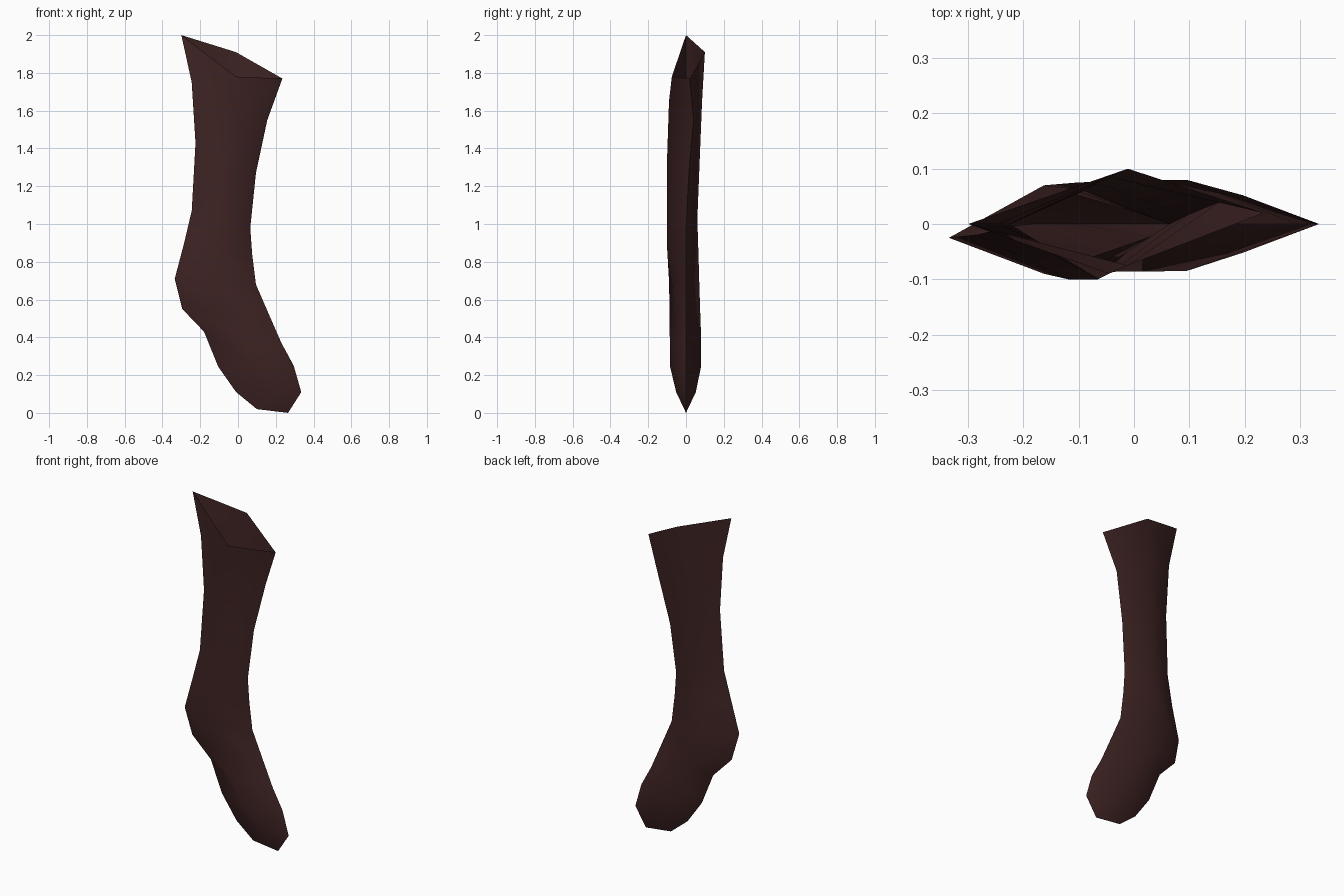
import bpy
import bmesh
import math
from mathutils import Vector

default = bpy.data.objects.get("Cube")
if default:
    bpy.data.objects.remove(default, do_unlink=True)


def make_material(name, color):
    mat = bpy.data.materials.new(name)
    mat.use_nodes = True
    mat.diffuse_color = color
    mat.node_tree.nodes["Principled BSDF"].inputs["Base Color"].default_value = color
    return mat


# Each ring: heel-side edge (x, z), toe-side edge (x, z),
# position of the ridge between them, front depth, back depth, edge offsets in y
RINGS = [
    ((-.30, 2.0), (.235, 1.77), .54, -.075, .10, 0, .02),
    ((-.245, 1.75), (.155, 1.55), .5, -.09, .085, 0, .04),
    ((-.225, 1.43), (.095, 1.27), .5, -.10, .073, 0, .015),
    ((-.245, 1.07), (.065, .98), .5, -.10, .06, -.01, 0),
    ((-.285, .9), (.075, .84), .46, -.10, .065, -.02, 0),
    ((-.335, .71), (.095, .68), .4, -.09, .07, -.025, 0),
    ((-.295, .55), (.16, .53), .42, -.087, .075, -.01, 0),
    ((-.18, .43), (.23, .37), .48, -.086, .08, 0, 0),
    ((-.105, .245), (.295, .25), .5, -.085, .08, 0, 0),
    ((-.01, .11), (.335, .11), .6, -.052, .052, 0, 0),
]
# Closing seam along the toe
TOE_SEAM = [(.10, 0, .02), (.265, 0, 0)]


def ring_points(heel, toe, ridge, front, back, heel_y, toe_y, is_cuff):
    a = Vector((heel[0], heel_y, heel[1]))
    b = Vector((toe[0], toe_y, toe[1]))
    mid = a.lerp(b, ridge)
    front_z = back_z = mid.z
    if is_cuff:
        # the opening dips at the front and rises at the back
        front_z, back_z = 1.78, 1.91
    return [a, Vector((mid.x, front, front_z)), b, Vector((mid.x, back, back_z))]


# Sock: open tube of four-sided rings, pinched shut at the toe
bm = bmesh.new()
loops = []
for i, ring in enumerate(RINGS):
    loops.append([bm.verts.new(p) for p in ring_points(*ring, i == 0)])

for upper, lower in zip(loops, loops[1:]):
    for k in range(4):
        n = (k + 1) % 4
        bm.faces.new((upper[k], lower[k], lower[n], upper[n]))

seam_heel, seam_toe = [bm.verts.new(p) for p in TOE_SEAM]
heel, front, toe, back = loops[-1]
for side in (front, back):
    for corners in ((heel, seam_heel, side), (seam_heel, seam_toe, side), (seam_toe, toe, side)):
        bm.faces.new(corners if side is front else corners[::-1])

bm.normal_update()
mesh = bpy.data.meshes.new("sock")
bm.to_mesh(mesh)
bm.free()
mesh.materials.append(make_material("dark brown wool", (.048, .0165, .0165, 1)))

sock = bpy.data.objects.new("sock", mesh)
bpy.context.collection.objects.link(sock)
bpy.ops.object.select_all(action='DESELECT')
sock.select_set(True)
bpy.context.view_layer.objects.active = sock
bpy.ops.object.shade_smooth_by_angle(angle=math.radians(65))
